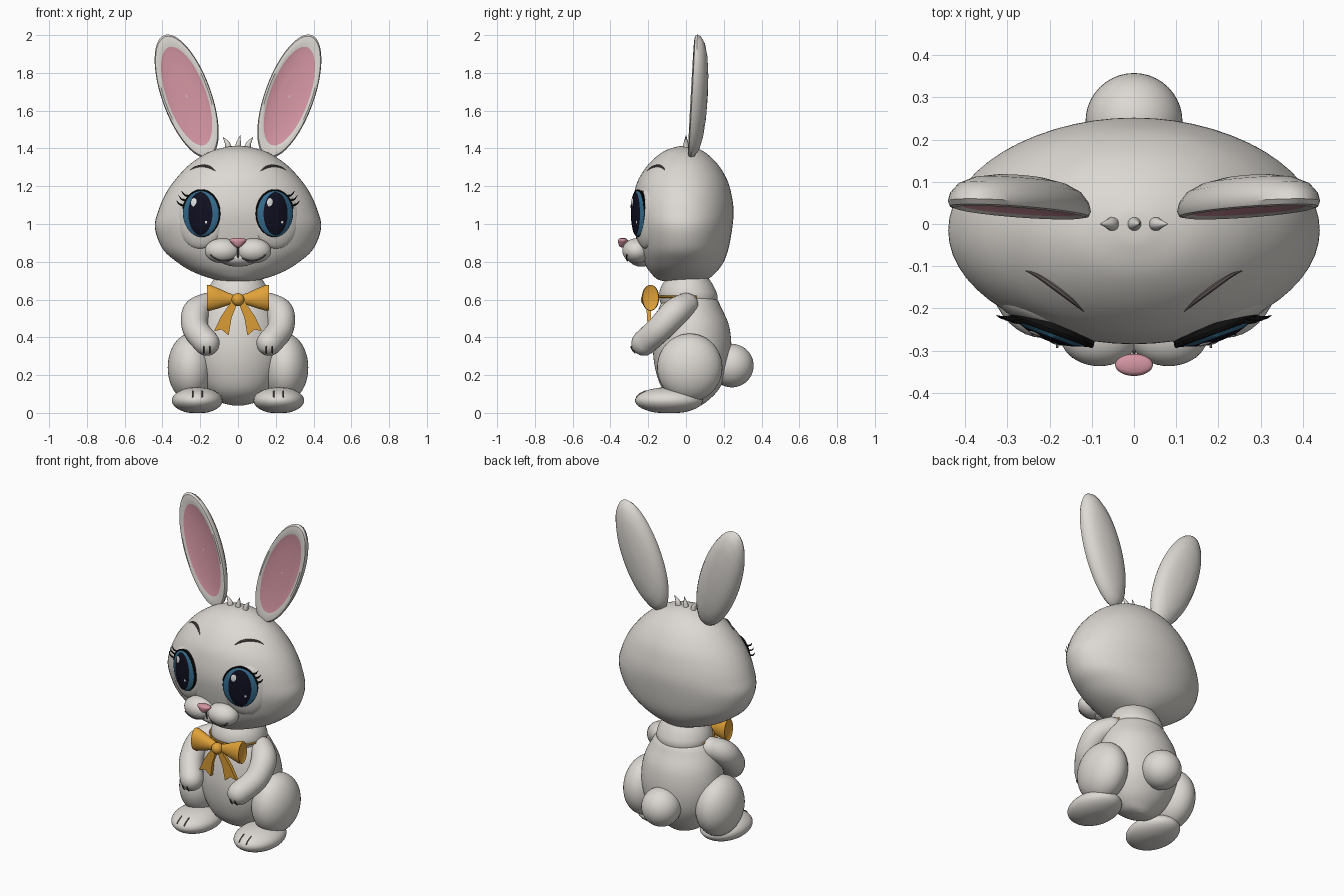
import bpy, bmesh
from math import sin, cos, pi, radians, sqrt
from mathutils import Vector, Matrix

old = bpy.data.objects.get("Cube")
if old:
    bpy.data.objects.remove(old, do_unlink=True)


def material(name, r, g, b):
    m = bpy.data.materials.new(name)
    m.use_nodes = True
    m.diffuse_color = (r, g, b, 1)
    bsdf = m.node_tree.nodes["Principled BSDF"]
    bsdf.inputs["Base Color"].default_value = (r, g, b, 1)
    bsdf.inputs["Roughness"].default_value = 0.6
    return m


FUR = material("cream fur", 0.72, 0.69, 0.65)
PINK = material("soft pink", 0.65, 0.3, 0.36)
GOLD = material("gold ribbon", 0.75, 0.36, 0.04)
BLUE = material("iris blue", 0.035, 0.15, 0.27)
NAVY = material("pupil navy", 0.005, 0.005, 0.015)
BLACK = material("lash black", 0.005, 0.005, 0.005)
WHITE = material("highlight white", 0.9, 0.9, 0.9)
BROW = material("brow grey", 0.12, 0.1, 0.095)
made = []
ID = Matrix.Identity(4)


def finish(name, bm, mats, M=ID):
    bm.transform(M)
    bmesh.ops.recalc_face_normals(bm, faces=bm.faces)
    mesh = bpy.data.meshes.new(name)
    bm.to_mesh(mesh)
    bm.free()
    for m in mats:
        mesh.materials.append(m)
    ob = bpy.data.objects.new(name, mesh)
    bpy.context.collection.objects.link(ob)
    made.append(ob)
    return ob


def spline(pts, steps=6):
    """Catmull-Rom through tuples of any length."""
    out = []
    for i in range(len(pts) - 1):
        quad = [pts[max(i - 1, 0)], pts[i], pts[i + 1], pts[min(i + 2, len(pts) - 1)]]
        for k in range(steps):
            t = k / steps
            out.append([b + t / 2 * (c - a + t * (2 * a - 5 * b + 4 * c - d + t * (3 * (b - c) + d - a)))
                        for a, b, c, d in zip(*quad)])
    return out + [list(pts[-1])]


def loft(name, rings, mats, M=ID, n=32, bands=None):
    """Skin elliptical rings given as (centre, axis, axis)."""
    bm = bmesh.new()
    loops = []
    for c, u, v in rings:
        c, u, v = Vector(c), Vector(u), Vector(v)
        loops.append([bm.verts.new(c + u * cos(2 * pi * k / n) + v * sin(2 * pi * k / n)) for k in range(n)])
    for i, (a, b) in enumerate(zip(loops, loops[1:])):
        for k in range(n):
            f = bm.faces.new((a[k], a[k - 1], b[k - 1], b[k]))
            f.material_index = bands[i] if bands else 0
    bm.faces.new(loops[0])
    bm.faces.new(loops[-1]).material_index = bands[-1] if bands else 0
    return finish(name, bm, mats, M)


def tube(name, pts, mat, M=ID, n=12, steps=6):
    """Round-ended tube through (x, y, z, radius) points."""
    p = spline(pts, steps)
    c = [Vector(q[:3]) for q in p]
    rings, u = [], None
    for i, q in enumerate(p):
        t = (c[min(i + 1, len(c) - 1)] - c[max(i - 1, 0)]).normalized()
        u = t.orthogonal() if u is None else u - t * u.dot(t)
        u.normalize()
        v, r = t.cross(u), max(q[3], 0.0005)
        caps = [0]
        if i == 0:
            caps = [-85, -65, -45, -22, 0]
        elif i == len(p) - 1:
            caps = [0, 22, 45, 65, 85]
        for a in map(radians, caps):
            rings.append((c[i] + t * r * sin(a), u * r * cos(a), v * r * cos(a)))
    return loft(name, rings, [mat], M, n)


def ball(name, c, r, mat, M=ID, floor=None):
    bm = bmesh.new()
    bmesh.ops.create_uvsphere(bm, u_segments=40, v_segments=24, radius=1,
                              matrix=Matrix.Translation(c) @ Matrix.Diagonal((*r, 1)))
    if floor is not None:
        for v in bm.verts:
            v.co.z = max(v.co.z, floor)
    return finish(name, bm, [mat], M)


def stacked(name, profile, mat, n=56):
    """Upright form from (z, half width, front y, back y) rows."""
    rings = [((0, (f + b) / 2, z), (w, 0, 0), (0, (b - f) / 2, 0)) for z, w, f, b in spline(profile)]
    return loft(name, rings, [mat], ID, n)


def on_ball(c, r, x, z):
    """Front y of an ellipsoid."""
    return c[1] - r[1] * sqrt(max(0, 1 - ((x - c[0]) / r[0]) ** 2 - ((z - c[2]) / r[2]) ** 2))


# Head
HEAD = [(.689, .03, -.06, .05), (.705, .12, -.145, .11), (.745, .235, -.19, .16), (.8, .325, -.225, .2),
        (.87, .4, -.25, .225), (.98, .44, -.275, .245), (1.07, .422, -.285, .252), (1.16, .383, -.275, .24),
        (1.24, .328, -.25, .215), (1.32, .25, -.195, .165), (1.38, .155, -.125, .1),
        (1.408, .06, -.055, .04), (1.413, .005, -.01, 0)]
stacked("head", HEAD, FUR)


def head_y(x, z):
    for a, b in zip(HEAD, HEAD[1:]):
        if a[0] <= z <= b[0]:
            t = (z - a[0]) / (b[0] - a[0])
            _, w, f, k = [p + t * (q - p) for p, q in zip(a, b)]
            return (f + k) / 2 - (k - f) / 2 * sqrt(max(0, 1 - (x / w) ** 2))


# Torso, neck and tail
stacked("torso", [(.04, .03, .02, .08), (.06, .1, -.05, .11), (.12, .17, -.12, .17), (.22, .225, -.16, .222),
                  (.34, .248, -.175, .24), (.46, .235, -.165, .228), (.55, .2, -.145, .19),
                  (.61, .155, -.11, .155), (.64, .08, -.05, .08)], FUR)
stacked("neck", [(.5, .13, -.1, .13), (.6, .162, -.14, .166), (.66, .155, -.135, .152), (.72, .12, -.1, .115)], FUR)
ball("tail", (0, .243, .25), (.115, .115, .115), FUR)

# Tufts on the crown
for label, x, lean in (("middle", 0, .012), ("left", .05, .03), ("right", -.05, -.03)):
    tube(label + "_tuft", [(x, 0, 1.39, .018), (x + lean * .2, 0, 1.425, .014), (x + lean, 0, 1.475 - abs(lean) * .5, .001)], FUR)

# Muzzle, nose and mouth
CHEEK, CHEEK_R = (.082, -.262, .858), (.094, .075, .066)
ball("chin", (0, -.235, .822), (.1, .07, .048), FUR)
nose = [(.876, .008, .01), (.884, .02, .02), (.9, .036, .025), (.913, .045, .026), (.922, .038, .02), (.926, .012, .008)]
loft("nose", [((0, -.334, z), (w, 0, 0), (0, d, 0)) for z, w, d in spline(nose, 4)], [PINK])
tube("mouth_centre", [(0, -.315, .885, .004), (0, -.312, .85, .004), (0, -.305, .825, .004)], BROW, n=8)

for side, label in ((1, "left_"), (-1, "right_")):
    F = Matrix.Diagonal((side, 1, 1, 1))
    ball(label + "muzzle", CHEEK, CHEEK_R, FUR, F)
    smile = [(.004, .83), (.04, .812), (.085, .806), (.125, .82), (.145, .836)]
    tube(label + "mouth", [(x, on_ball(CHEEK, CHEEK_R, x, z) - .002, z, .004) for x, z in smile], BROW, F, 8)

    # Ear with pink inner face
    E = F @ Matrix.Translation((.272, .032, 1.677)) @ Matrix.Rotation(radians(20), 4, 'Y') @ Matrix.Rotation(radians(-3), 4, 'X')
    ear = [(.02, .014), (.4, .012), (.7, .006), (.8, .001), (.9, -.005), (.97, -.002), (1, .01), (.97, .03),
           (.86, .053), (.65, .07), (.35, .08), (.02, .083)]
    loft(label + "ear", [((0, y, 0), (r * .13, 0, 0), (0, 0, r * .345)) for r, y in ear], [FUR, PINK], E, 48,
         [1, 1, 1] + [0] * 8)

    # Eye: socket, iris and pupil, highlights, lashes
    turn = Matrix.Rotation(radians(20), 4, 'Z')
    ball(label + "eye_socket", (0, 0, 0), (.135, .05, .162), FUR, F @ Matrix.Translation((.2, -.21, 1.03)) @ turn)
    E = F @ Matrix.Translation((.194, -.252, 1.055)) @ turn
    eye = [(.1, .12, -.03), (.105, .125, 0), (.1, .121, .006), (.068, .114, .016), (.05, .085, .022),
           (.025, .042, .026), (.003, .005, .027)]
    loft(label + "eye", [((0, -d, 0), (w, 0, 0), (0, 0, h)) for w, h, d in eye], [BLACK, BLUE, NAVY], E, 48,
         [0, 0, 1, 2, 2, 2])
    ball(label + "eye_highlight", (-.033 * side, -.021, .058), (.018, .004, .024), WHITE, E)
    ball(label + "eye_glint", (.034 * side, -.021, -.045), (.008, .004, .009), WHITE, E)
    arc = [radians(a) for a in range(15, 166, 15)]
    tube(label + "lash_line", [(.104 * cos(a), -.003, .124 * sin(a), .005) for a in arc], BLACK, E, 8, 2)
    for i, a in enumerate(map(radians, (20, 34, 48))):
        x, z = .104 * cos(a), .124 * sin(a)
        tube(f"{label}lash_{i + 1}", [(x, -.003, z, .005), (x + .022, -.012, z + .008, .004),
                                      (x + .038, -.012, z + .028, .001)], BLACK, E, 8, 4)

    # Eyebrow
    brow = [(.12, 1.28, .002), (.15, 1.3, .007), (.19, 1.307, .008), (.23, 1.298, .006), (.262, 1.278, .001)]
    tube(label + "eyebrow", [(x, head_y(x, z) - .002, z, r) for x, z, r in brow], BROW, F, 8)

    # Arm and paw lines
    tube(label + "arm", [(.165, .0, .57, .066), (.222, -.06, .53, .074), (.224, -.14, .445, .07),
                         (.165, -.222, .37, .068)], FUR, F, 28)
    for i, x in enumerate((.15, .182)):
        tube(f"{label}paw_line_{i + 1}", [(x, on_ball((.165, -.225, .37), (.07, .07, .07), x, z) - .001, z, .0035)
                                          for z in (.35, .332, .318)], BROW, F, 8)

    # Thigh, foot and toe lines
    ball(label + "thigh", (.25, .02, .24), (.122, .173, .18), FUR, F)
    FOOT, FOOT_R = (.216, -.09, .066), (.134, .18, .07)
    ball(label + "foot", FOOT, FOOT_R, FUR, F, 0)
    for i, x in enumerate((.19, .24)):
        tube(f"{label}toe_line_{i + 1}", [(x, on_ball(FOOT, FOOT_R, x, z) - .001, z, .0035)
                                          for z in (.085, .1, .115)], BROW, F, 8)

    # Bow wing and ribbon end
    wing = [(.01, .018, .02), (.05, .026, .032), (.1, .038, .052), (.15, .046, .069), (.165, .042, .068), (.158, .03, .052)]
    loft(label + "bow_wing", [((x, -.188, .6 + x * .06), (0, d, 0), (0, 0, h)) for x, d, h in wing], [GOLD], F)
    bm = bmesh.new()
    outline = [(0, .59), (.035, .59), (.09, .51), (.127, .432), (.088, .442), (.05, .41), (.035, .5)]
    face = bm.faces.new([bm.verts.new((x, -.212 + (.6 - z) * .06, z)) for x, z in outline])
    bits = bmesh.ops.extrude_face_region(bm, geom=[face])["geom"]
    bmesh.ops.translate(bm, vec=(0, .022, 0), verts=[g for g in bits if isinstance(g, bmesh.types.BMVert)])
    finish(label + "ribbon_end", bm, [GOLD], F)

# Bow knot and neck ribbon
ball("bow_knot", (0, -.205, .6), (.034, .034, .034), GOLD)
tube("neck_ribbon", [(.164 * sin(radians(a)), .01 - .165 * cos(radians(a)), .615, .006)
                     for a in range(-105, 106, 15)], GOLD, n=8, steps=2)

# Smooth shading with sharp edges kept
bpy.ops.object.select_all(action='DESELECT')
for ob in made:
    ob.select_set(True)
bpy.context.view_layer.objects.active = made[0]
bpy.ops.object.shade_smooth_by_angle(angle=radians(40))
